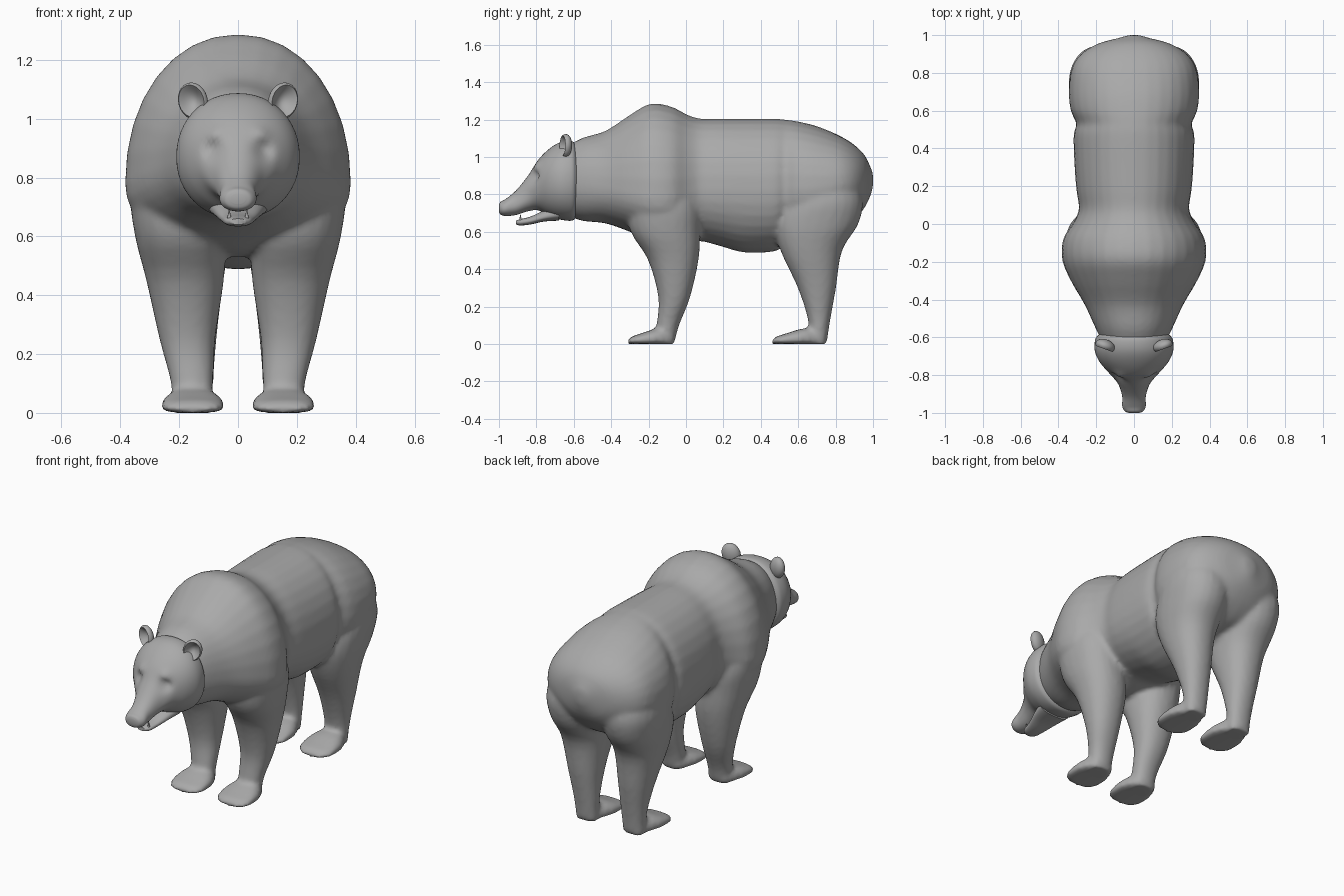
import bpy, bmesh
from math import sin, cos, pi, exp
from mathutils import Vector, Matrix

if "Cube" in bpy.data.objects:
    bpy.data.objects.remove(bpy.data.objects["Cube"])

fur = bpy.data.materials.new("grey_fur")
fur.use_nodes = True
GREY = (0.4, 0.4, 0.4, 1)
fur.diffuse_color = GREY
fur.node_tree.nodes["Principled BSDF"].inputs["Base Color"].default_value = GREY
fur.node_tree.nodes["Principled BSDF"].inputs["Roughness"].default_value = 0.7


def smooth_stations(st, steps):
    """Catmull-Rom interpolation of a short list of stations."""
    out = []
    for i in range(len(st) - 1):
        a, b, c, d = st[max(i - 1, 0)], st[i], st[i + 1], st[min(i + 2, len(st) - 1)]
        for k in range(steps):
            t = k / steps
            out.append([q + t * ((r - p) / 2 + t * (p - 2.5 * q + 2 * r - s / 2
                        + t * ((s - p) / 2 + 1.5 * (q - r))))
                        for p, q, r, s in zip(a, b, c, d)])
    return out + [list(st[-1])]


def skin(bm, rings):
    """Bridge consecutive rings and cap both ends."""
    vs = [[bm.verts.new(p) for p in ring] for ring in rings]
    n = len(vs[0])
    for r, s in zip(vs, vs[1:]):
        for i in range(n):
            bm.faces.new((r[i], r[(i + 1) % n], s[(i + 1) % n], s[i]))
    bm.faces.new(vs[0])
    bm.faces.new(vs[-1])


def unit_ring(n, power):
    f = lambda v: (abs(v) ** (2 / power)) * (1 if v > 0 else -1)
    return [(f(cos(2 * pi * i / n)), f(sin(2 * pi * i / n))) for i in range(n)]


def loft_y(bm, st, cx=0, power=2, n=32, steps=4):
    """Stations along y: y, half width, bottom, widest height, top."""
    skin(bm, [[(cx + w * u, y, m + v * ((t - m) if v > 0 else (m - b)))
               for u, v in unit_ring(n, power)]
              for y, w, b, m, t in smooth_stations(st, steps)])


def loft_z(bm, st, side, n=24, steps=4):
    """Stations along z: z, centre x, centre y, radius x, radius y."""
    skin(bm, [[(side * (x + rx * u), y + ry * v, z) for u, v in unit_ring(n, 2.2)]
              for z, x, y, rx, ry in smooth_stations(st, steps)])


def finish(bm, name, angle=1.0):
    bmesh.ops.recalc_face_normals(bm, faces=bm.faces[:])
    me = bpy.data.meshes.new(name)
    bm.to_mesh(me)
    bm.free()
    me.materials.append(fur)
    ob = bpy.data.objects.new(name, me)
    bpy.context.collection.objects.link(ob)
    bpy.ops.object.select_all(action='DESELECT')
    ob.select_set(True)
    bpy.context.view_layer.objects.active = ob
    bpy.ops.object.shade_smooth_by_angle(angle=angle)
    return ob


# Trunk with neck, shoulder hump, belly and rump
body = bmesh.new()
loft_y(body, [
    (-.66, .15, .70, .86, 1.04), (-.56, .20, .66, .85, 1.10), (-.43, .26, .645, .83, 1.14),
    (-.30, .335, .60, .80, 1.225), (-.19, .38, .55, .78, 1.285), (-.08, .375, .53, .78, 1.27),
    (.01, .32, .54, .80, 1.225), (.08, .292, .55, .82, 1.205), (.18, .305, .525, .82, 1.205),
    (.31, .315, .49, .82, 1.205), (.47, .32, .495, .82, 1.205), (.53, .305, .53, .83, 1.20),
    (.60, .335, .56, .83, 1.19), (.70, .345, .57, .83, 1.165), (.82, .33, .60, .85, 1.115),
    (.90, .28, .66, .86, 1.065), (.955, .19, .73, .87, 1.01), (.985, .08, .79, .88, .95),
    (1.0, .03, .84, .88, .91)], power=2.1)

# Legs and feet, mirrored left and right
front_leg = [(.92, .20, -.13, .12, .12), (.75, .20, -.12, .165, .19), (.60, .195, -.11, .155, .185),
             (.45, .18, -.068, .132, .135), (.25, .172, -.063, .095, .085),
             (.10, .156, -.097, .072, .06), (.0, .155, -.115, .068, .052)]
rear_leg = [(.98, .16, .73, .09, .11), (.80, .175, .74, .165, .20), (.65, .18, .70, .158, .225),
            (.50, .176, .67, .134, .165), (.30, .166, .70, .098, .102),
            (.12, .156, .712, .073, .058), (.0, .155, .70, .068, .052)]
foot = [(-.312, .055, 0, .012, .02), (-.29, .09, 0, .015, .04), (-.24, .108, 0, .018, .057),
        (-.17, .103, 0, .02, .08), (-.11, .08, 0, .02, .085), (-.068, .055, 0, .02, .06)]
for side in (1, -1):
    loft_z(body, front_leg, side)
    loft_z(body, rear_leg, side)
    for shift in (0, .79):
        stretch = 1.06 if shift else 1
        loft_y(body, [(y * stretch + shift, *rest) for y, *rest in foot],
               cx=.154 * side, power=2.6, n=24)
ob = finish(body, "body_and_legs")
rm = ob.modifiers.new("merge", 'REMESH')
rm.mode = 'VOXEL'
rm.voxel_size = .014
rm.use_smooth_shade = True
sm = ob.modifiers.new("soften", 'SMOOTH')
sm.factor = .5
sm.iterations = 5

# Head with muzzle
head = bmesh.new()
loft_y(head, [
    (-.585, .185, .68, .87, 1.06), (-.61, .205, .66, .87, 1.085), (-.67, .208, .665, .87, 1.08),
    (-.73, .182, .685, .87, 1.045), (-.79, .132, .715, .85, .985), (-.845, .085, .71, .79, .90),
    (-.91, .063, .69, .745, .82), (-.965, .062, .685, .727, .775), (-.992, .047, .693, .725, .76),
    (-1.0, .025, .71, .727, .745)], power=2.1, n=48, steps=6)
for v in head.verts:  # eye sockets, brows and lids
    for side in (1, -1):
        eye = Vector((.085 * side, -.81, .895))
        brow = Vector((.08 * side, -.80, .945))
        d, e = (v.co - eye).length, (v.co - brow).length
        v.co.y += .028 * exp(-(d / .035) ** 2) - .014 * exp(-(e / .03) ** 2)
finish(head, "head")

# Open lower jaw
jaw = bmesh.new()
loft_y(jaw, [(-.68, .10, .66, .70, .75), (-.76, .08, .655, .68, .715), (-.83, .058, .64, .66, .682),
             (-.885, .045, .634, .652, .668), (-.91, .025, .64, .65, .66)], power=2.4)
finish(jaw, "lower_jaw")

# Canine teeth
for side, label in ((1, "left"), (-1, "right")):
    tooth = bmesh.new()
    bmesh.ops.create_cone(tooth, cap_ends=True, segments=8, radius1=.008, radius2=.001, depth=.035,
                          matrix=Matrix.Translation((.03 * side, -.885, .675)))
    finish(tooth, label + "_tooth")

# Cupped ears
for side, label in ((1, "left"), (-1, "right")):
    ear = bmesh.new()
    bmesh.ops.create_uvsphere(ear, u_segments=24, v_segments=24, radius=1,
                              matrix=Matrix.Rotation(pi / 2, 4, 'X'))
    for v in ear.verts:
        r2 = v.co.x ** 2 + v.co.z ** 2
        if v.co.y < 0:  # scoop the front
            v.co.y += 1.5 * max(0, 1 - r2 / .75)
        v.co.x *= .052
        v.co.y *= .034
        v.co.z *= .064
    ear.transform(Matrix.Translation((.153 * side, -.645, 1.06))
                  @ Matrix.Rotation(.35 * side, 4, 'Z') @ Matrix.Rotation(.3 * side, 4, 'Y'))
    finish(ear, label + "_ear")
